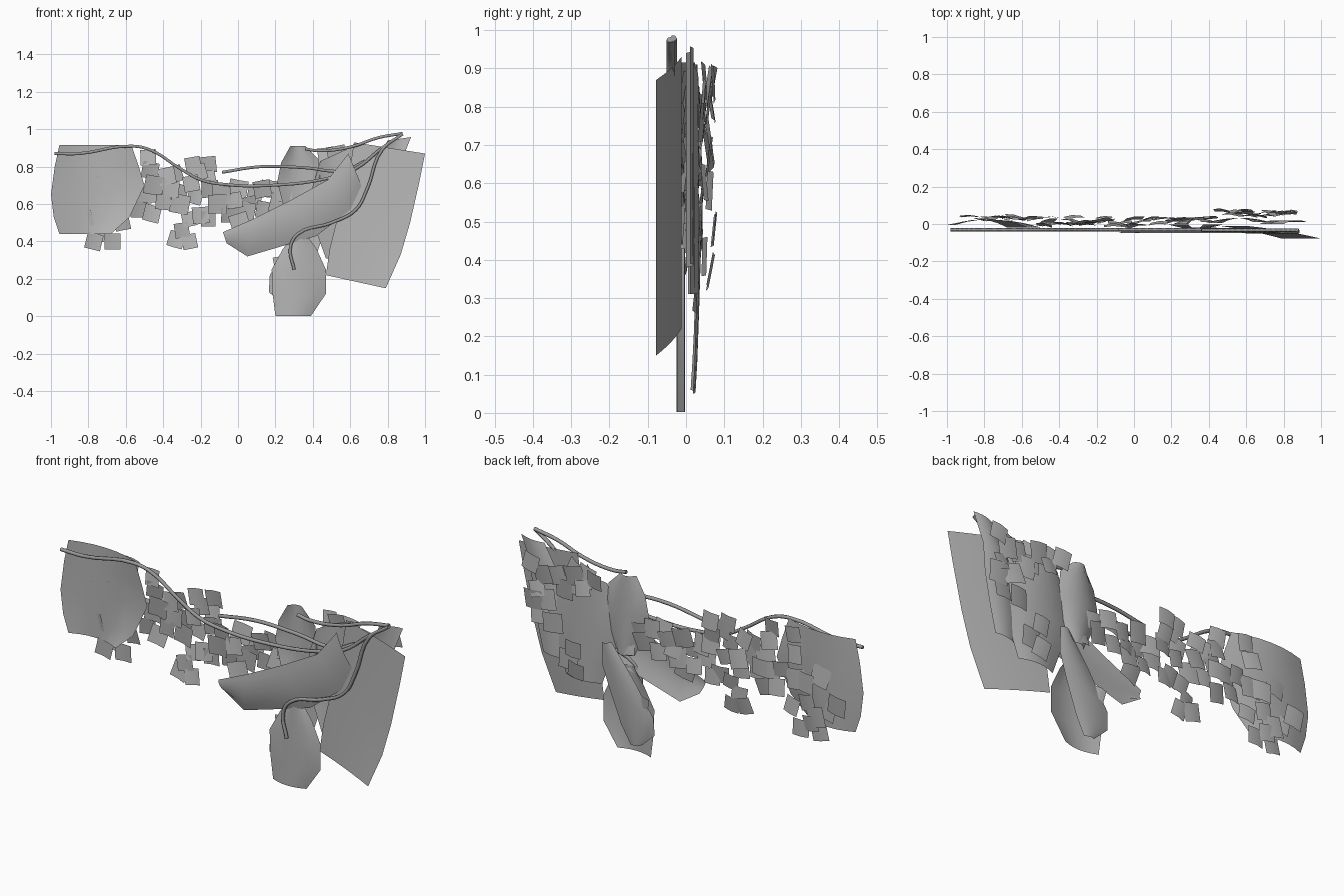
import bpy, math, random
from mathutils import Vector, Euler

if "Cube" in bpy.data.objects:
    bpy.data.objects.remove(bpy.data.objects["Cube"])

random.seed(4)

def material(name, v):
    m = bpy.data.materials.new(name)
    m.diffuse_color = (v, v, v, 1)
    m.use_nodes = True
    m.node_tree.nodes["Principled BSDF"].inputs["Base Color"].default_value = m.diffuse_color
    return m

LEAF = material("leaf grey", 0.46)
STEM = material("stem grey", 0.32)

def add_mesh(name, verts, faces, mat, smooth):
    me = bpy.data.meshes.new(name)
    me.from_pydata(verts, [], faces)
    me.materials.append(mat)
    for p in me.polygons:
        p.use_smooth = smooth
    ob = bpy.data.objects.new(name, me)
    bpy.context.collection.objects.link(ob)
    return ob

def big_leaf(name, side_a, side_b, ya, yb, bulge, lean=0, n=6):
    """Curved sheet lofted between two edges of (x, z) points; lean shifts y along the rows."""
    verts, faces = [], []
    for r, ((ax, az), (bx, bz)) in enumerate(zip(side_a, side_b)):
        for i in range(n + 1):
            t = i / n
            y = ya + (yb - ya) * t + bulge * (1 - (2 * t - 1) ** 2)
            y += lean * r / (len(side_a) - 1)
            verts.append((ax + (bx - ax) * t, y, az + (bz - az) * t))
    w = n + 1
    for r in range(len(side_a) - 1):
        for i in range(n):
            k = r * w + i
            faces.append((k, k + w, k + w + 1, k + 1))
    return add_mesh(name, verts, faces, LEAF, True)

def stem(name, pts, y=-0.03, y_end=None, r=0.009):
    cu = bpy.data.curves.new(name, 'CURVE')
    cu.dimensions = '3D'
    cu.bevel_depth = r
    cu.bevel_resolution = 1
    cu.resolution_u = 5
    cu.use_fill_caps = True
    sp = cu.splines.new('BEZIER')
    sp.bezier_points.add(len(pts) - 1)
    for bp, (x, z) in zip(sp.bezier_points, pts):
        bp.co = (x, y if y_end is None or x < .62 else y_end, z)
        bp.handle_left_type = bp.handle_right_type = 'AUTO'
    tmp = bpy.data.objects.new(name + "_path", cu)
    bpy.context.collection.objects.link(tmp)
    bpy.context.view_layer.update()
    me = bpy.data.meshes.new_from_object(tmp.evaluated_get(bpy.context.evaluated_depsgraph_get()))
    bpy.data.objects.remove(tmp)
    me.materials.clear()
    me.materials.append(STEM)
    for p in me.polygons:
        p.use_smooth = True
    bpy.context.collection.objects.link(bpy.data.objects.new(name, me))

def small_leaves(name, spots, y, spread, size=0.092):
    """Cluster of slightly folded, tilted square leaves at (x, z) spots."""
    verts, faces = [], []
    for x, z in spots:
        s = size * random.uniform(0.85, 1.12) / 2
        rot = Euler((random.uniform(-.2, .2), random.uniform(-.3, .3),
                     random.uniform(-.2, .2))).to_matrix()
        c = Vector((x, y + random.uniform(-spread, spread), z))
        k = len(verts)
        for px, pz in ((-1, 1), (0, 1), (1, 1), (-1, -1), (0, -1), (1, -1)):
            dy = 0.006 if px == 0 else 0
            verts.append(c + rot @ Vector((px * s, dy, pz * s)))
        faces += [(k, k + 3, k + 4, k + 1), (k + 1, k + 4, k + 5, k + 2)]
    add_mesh(name, verts, faces, LEAF, True)

# Large leaves
big_leaf("left_leaf",
         [(-.955, .915), (-.98, .80), (-1.0, .65), (-.985, .53), (-.955, .44)],
         [(-.57, .915), (-.53, .80), (-.50, .70), (-.58, .53), (-.68, .44)],
         -.005, -.018, .035)
big_leaf("right_leaf",
         [(.62, .93), (.60, .80), (.54, .56), (.49, .36), (.47, .22)],
         [(1.0, .87), (.97, .72), (.92, .50), (.87, .33), (.79, .15)],
         -.012, -.078, .006)
big_leaf("slanting_leaf",
         [(-.06, .39), (.05, .32), (.42, .43), (.60, .57), (.66, .70)],
         [(-.08, .45), (.08, .52), (.28, .62), (.48, .73), (.59, .87)],
         -.022, -.045, -.012)
big_leaf("bottom_leaf",
         [(.29, .43), (.24, .36), (.18, .25), (.185, .12), (.20, .002)],
         [(.37, .43), (.42, .36), (.47, .25), (.47, .12), (.39, .002)],
         -.002, -.004, -.022)
big_leaf("bottom_back_leaf",
         [(.40, .55), (.28, .39), (.17, .22), (.165, .13), (.24, .06)],
         [(.45, .54), (.45, .42), (.41, .30), (.35, .14), (.30, .05)],
         .03, .036, .01, -.018)
big_leaf("upper_leaf",
         [(.28, .91), (.23, .82), (.21, .72), (.24, .60), (.29, .50)],
         [(.36, .91), (.43, .84), (.44, .72), (.42, .60), (.38, .50)],
         .0, .01, .025)
big_leaf("middle_leaf",
         [(.44, .83), (.40, .70), (.38, .55), (.43, .42), (.47, .31)],
         [(.64, .92), (.71, .76), (.73, .60), (.72, .45), (.67, .31)],
         .005, .01, .025)
big_leaf("top_right_leaf",
         [(.80, .94), (.72, .80), (.69, .65), (.67, .50), (.68, .38)],
         [(.925, .958), (.87, .82), (.86, .68), (.83, .52), (.80, .39)],
         .0, .01, .015)

# Stems
stem("main_stem", [(-.98, .87), (-.85, .87), (-.57, .91), (-.47, .89), (-.31, .79),
                   (-.2, .73), (-.07, .705), (.17, .70), (.49, .74), (.63, .79),
                   (.77, .90), (.88, .975)], -.03, -.038)
stem("middle_stem", [(-.085, .77), (.12, .80), (.35, .795), (.57, .78), (.68, .83)])
stem("top_stem", [(.36, .895), (.43, .885), (.60, .905), (.75, .955), (.88, .978)], -.033)
stem("hanging_stem", [(.88, .975), (.77, .89), (.69, .68), (.63, .57), (.50, .50),
                      (.32, .44), (.28, .37), (.30, .25)], -.036, -.042)

# Small leaves along the middle of the vine
small_leaves("centre_left_small_leaves",
             [(-.48, .85), (-.47, .78), (-.38, .75), (-.45, .70), (-.50, .65), (-.40, .61),
              (-.46, .55), (-.53, .57), (-.36, .68), (-.34, .76), (-.44, .65)], .012, .022)
small_leaves("centre_small_leaves",
             [(-.24, .81), (-.16, .81), (-.16, .74), (-.25, .71), (-.32, .66), (-.23, .64),
              (-.31, .60), (-.20, .54), (-.26, .52), (-.33, .41), (-.26, .40), (-.30, .46),
              (-.15, .68), (-.21, .77)], .015, .022)
small_leaves("centre_right_small_leaves",
             [(-.09, .66), (-.02, .62), (-.05, .54), (.04, .56), (.09, .65), (.14, .57),
              (.17, .68), (.22, .60), (.06, .60), (.25, .65), (.01, .50), (.0, .68),
              (.13, .68), (-.11, .60), (-.16, .52)], .01, .022)

# Small leaves behind the large ones
small_leaves("left_back_small_leaves",
             [(-.62, .86), (-.78, .69), (-.88, .57), (-.56, .67), (-.64, .77), (-.71, .54),
              (-.62, .50), (-.77, .40), (-.67, .40), (-.73, .44), (-.64, .64), (-.76, .48),
              (-.70, .64), (-.82, .52)], .03, .01)
small_leaves("right_back_small_leaves",
             [(.77, .81), (.83, .86), (.62, .79), (.54, .80), (.82, .67), (.74, .69),
              (.79, .60), (.71, .58), (.59, .48), (.63, .41), (.58, .37),
              (.70, .82), (.80, .73), (.47, .86), (.53, .86), (.59, .85), (.66, .76)],
             .055, .016)
small_leaves("lower_small_leaves", [(.22, .29), (.31, .54)], .02, .005, .07)
